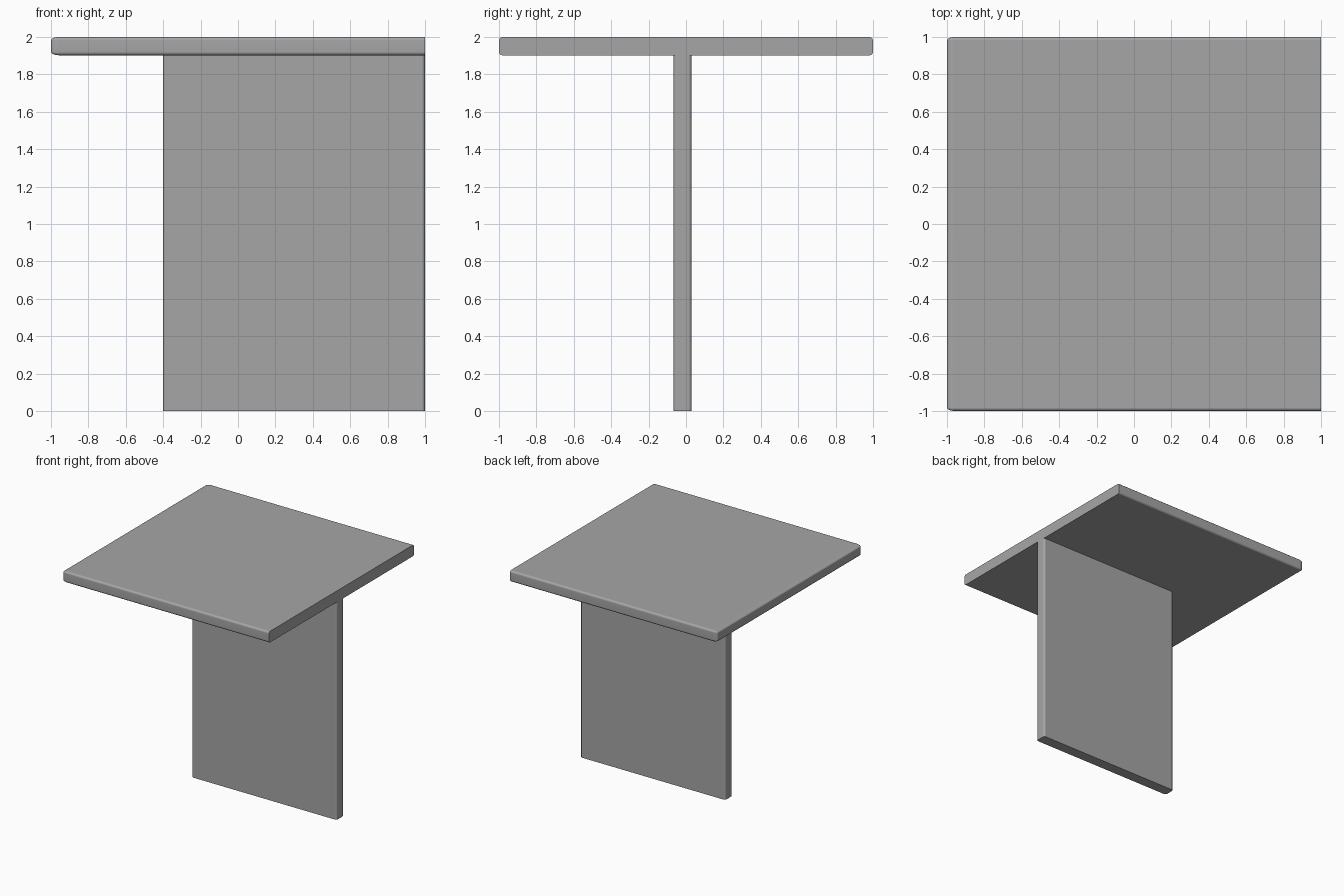
import bpy, bmesh
from mathutils import Vector

if "Cube" in bpy.data.objects:
    bpy.data.objects.remove(bpy.data.objects["Cube"])

# dark grey surface
grey = bpy.data.materials.new("dark_grey")
grey.diffuse_color = (0.38, 0.38, 0.38, 1)
grey.use_nodes = True
grey.node_tree.nodes["Principled BSDF"].inputs["Base Color"].default_value = grey.diffuse_color


def board(name, lo, hi, radius, stretch_x, pick):
    """Box from lo to hi; edges chosen by pick(a, b) are rounded, radius stretched along x."""
    lo, hi = Vector(lo), Vector(hi)
    bm = bmesh.new()
    bmesh.ops.create_cube(bm, size=1)
    edges = [e for e in bm.edges if pick(e.verts[0].co, e.verts[1].co)]
    size, mid = hi - lo, (hi + lo) / 2
    for v in bm.verts:
        v.co = Vector((v.co.x * size.x / stretch_x, v.co.y * size.y, v.co.z * size.z))
    bmesh.ops.bevel(bm, geom=edges, offset=radius, segments=3, profile=0.5,
                    affect='EDGES', clamp_overlap=True)
    for v in bm.verts:
        v.co = Vector((v.co.x * stretch_x, v.co.y, v.co.z)) + mid
    bmesh.ops.recalc_face_normals(bm, faces=bm.faces)
    mesh = bpy.data.meshes.new(name)
    bm.to_mesh(mesh)
    bm.free()
    mesh.materials.append(grey)
    ob = bpy.data.objects.new(name, mesh)
    bpy.context.collection.objects.link(ob)
    bpy.ops.object.select_all(action='DESELECT')
    ob.select_set(True)
    bpy.context.view_layer.objects.active = ob
    bpy.ops.object.shade_smooth_by_angle(angle=0.75)
    # keep the large faces evenly shaded
    wn = ob.modifiers.new("even_shading", 'WEIGHTED_NORMAL')
    wn.keep_sharp = True
    return ob


# table top: rounded everywhere except the square-cut right end
board("table_top", (-1, -1, 1.902), (1, 1, 2), 0.018, 2.4,
      lambda a, b: not (a.x > 0 and b.x > 0))

# support panel: only the upright edges are rounded
board("support_panel", (-0.4, -0.067, 0), (1, 0.03, 1.91), 0.018, 1.0,
      lambda a, b: abs(a.z - b.z) > 0.5)
